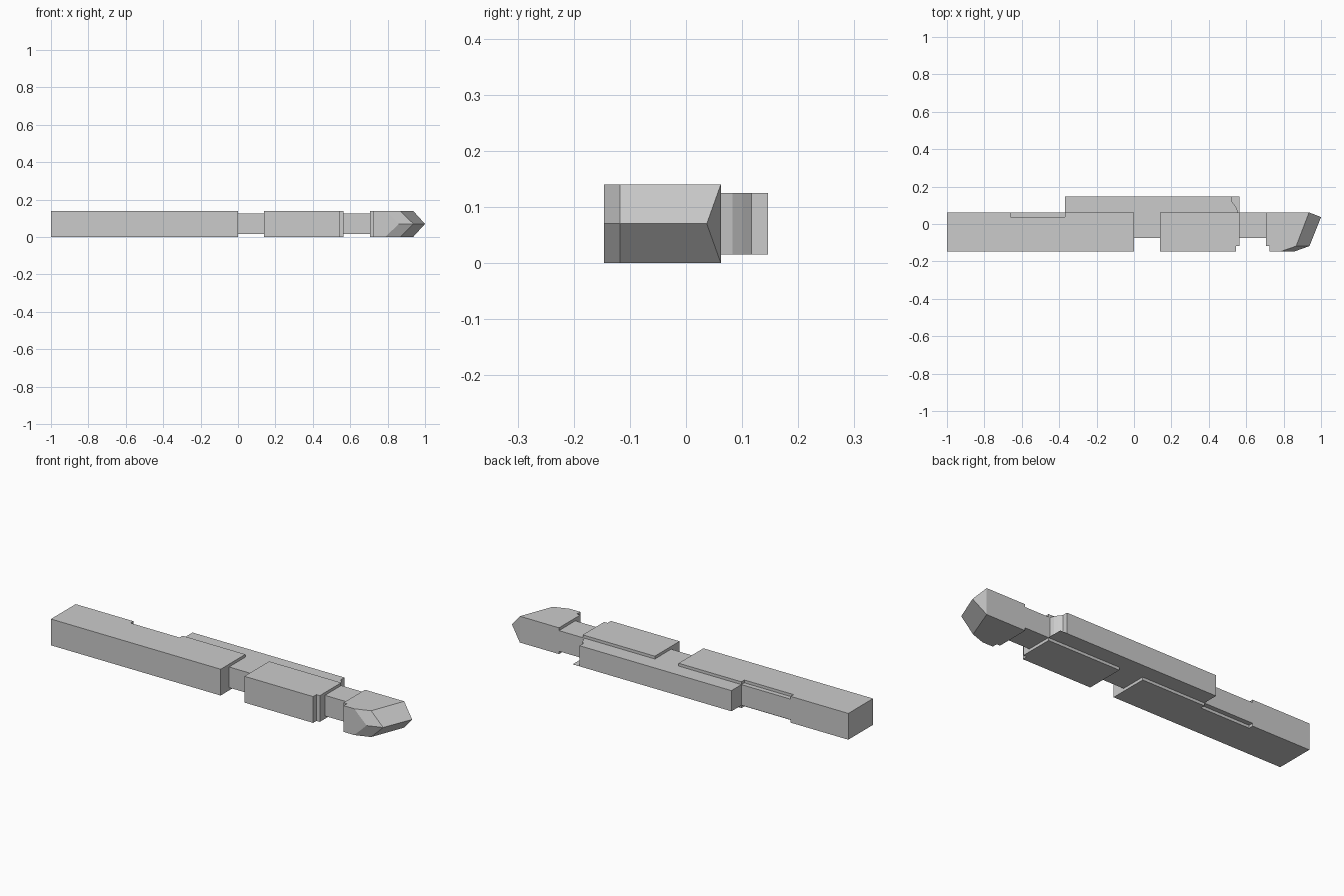
import bpy

if "Cube" in bpy.data.objects:
    bpy.data.objects.remove(bpy.data.objects["Cube"])


def make_loft(name, rings):
    """Join equal-length rings of (x, y) outlines at given z heights; cap both ends."""
    n = len(rings[0][1])
    verts = [(x, y, z) for z, outline in rings for x, y in outline]
    faces = []
    for r in range(len(rings) - 1):
        for i in range(n):
            j = (i + 1) % n
            quad = [r * n + i, r * n + j, (r + 1) * n + j, (r + 1) * n + i]
            # coincident corners collapse a quad to a triangle
            if verts[quad[0]] == verts[quad[1]]:
                quad.pop(1)
            elif verts[quad[2]] == verts[quad[3]]:
                quad.pop(3)
            faces.append(quad)

    def cap(r):
        ids = []
        for i in range(n):
            if not ids or verts[r * n + i] != verts[ids[-1]]:
                ids.append(r * n + i)
        return ids

    faces.append(cap(0)[::-1])
    faces.append(cap(len(rings) - 1))
    mesh = bpy.data.meshes.new(name)
    mesh.from_pydata(verts, [], faces)
    mesh.update()
    obj = bpy.data.objects.new(name, mesh)
    bpy.context.collection.objects.link(obj)
    return obj


def make_slab(name, outline, z0, z1):
    return make_loft(name, [(z0, outline), (z1, outline)])


HEIGHT = 0.14
THIN_LOW, THIN_HIGH = 0.015, 0.125
FRONT, STEP, BACK, RIDGE = -0.146, -0.118, 0.062, 0.146

# Rear block with a shallow notch along its back edge
make_slab("rear_block", [
    (-1, FRONT), (0, FRONT), (0, BACK), (-0.37, BACK),
    (-0.37, 0.037), (-0.66, 0.037), (-0.66, BACK), (-1, BACK)], 0, HEIGHT)

# Middle block with a stepped front corner
make_slab("middle_block", [
    (0.14, FRONT), (0.545, FRONT), (0.545, STEP), (0.565, STEP),
    (0.565, BACK), (0.14, BACK)], 0, HEIGHT)

# Thinner core joining the blocks, with the raised back bar and its curved end
curve = [(0.555, BACK), (0.55, 0.083), (0.538, 0.101), (0.525, 0.117), (0.525, RIDGE)]
make_slab("core_and_back_bar", [
    (-0.66, -0.075), (0.705, -0.075), (0.705, BACK)] + curve + [
    (-0.37, RIDGE), (-0.37, BACK), (-0.66, BACK)], THIN_LOW, THIN_HIGH)

# Thin sheet under the curved end of the bar
make_slab("end_sheet", curve + [(0.565, RIDGE), (0.565, BACK)],
          THIN_LOW, THIN_LOW + 0.0005)

# Head: bevelled from both flat sides to a ridge at half height
neck = [(0.705, BACK), (0.705, STEP), (0.725, STEP), (0.725, FRONT)]
flat_side = neck + [(0.787, FRONT), (0.867, STEP), (0.936, BACK), (0.936, BACK)]
mid_ridge = neck + [(0.86, FRONT), (0.938, STEP), (1.0, 0.037), (0.936, BACK)]
make_loft("pointed_head", [(0, flat_side), (HEIGHT / 2, mid_ridge), (HEIGHT, flat_side)])
